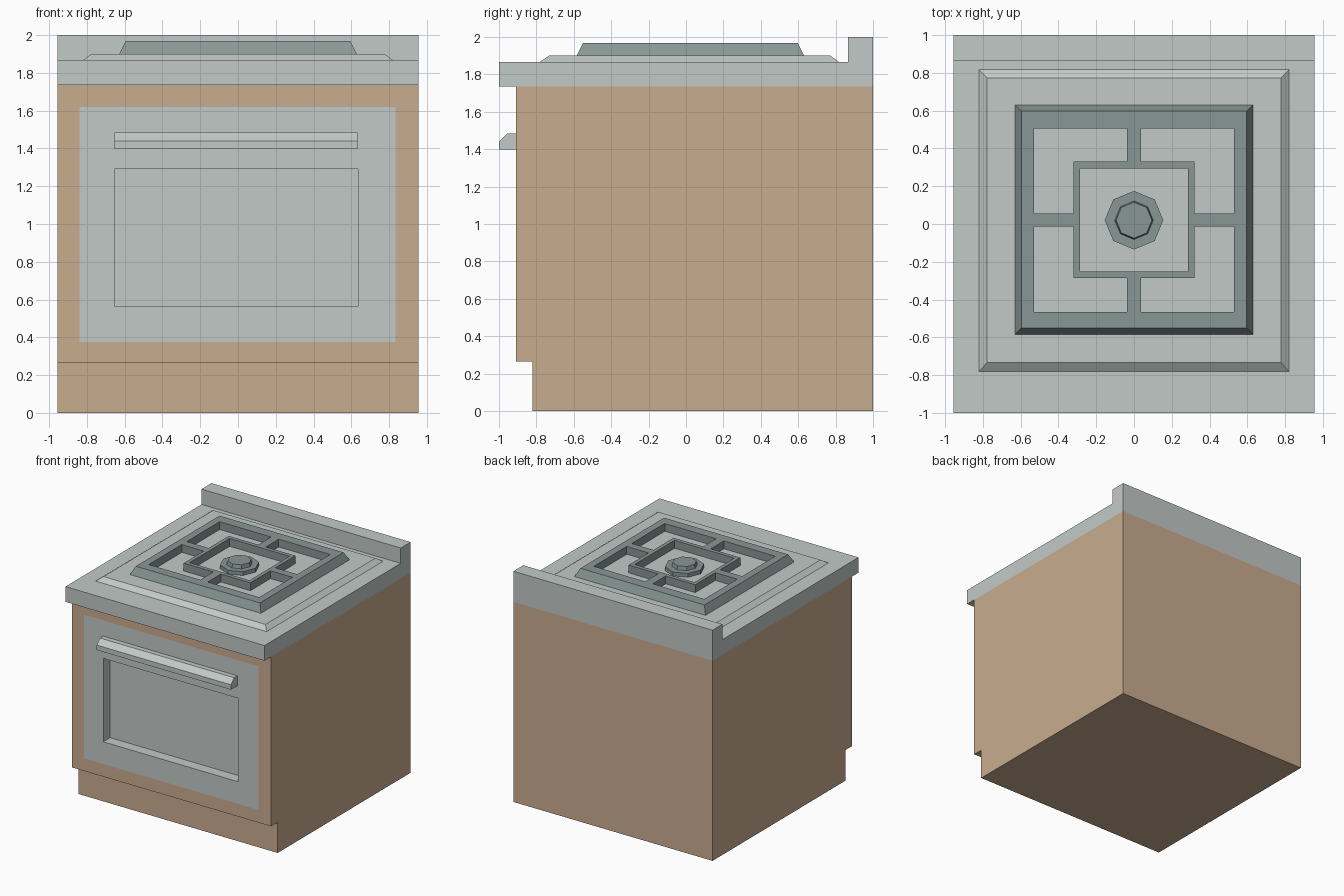
import bpy, bmesh, math

if "Cube" in bpy.data.objects:
    bpy.data.objects.remove(bpy.data.objects["Cube"])


def material(name, rgb):
    m = bpy.data.materials.new(name)
    m.diffuse_color = (*rgb, 1)
    m.use_nodes = True
    m.node_tree.nodes["Principled BSDF"].inputs["Base Color"].default_value = m.diffuse_color
    return m


STEEL = material("pale_steel", (0.54, 0.59, 0.575))
TAN = material("tan_body", (0.584, 0.413, 0.275))
IRON = material("grey_iron", (0.25, 0.31, 0.30))


def make(name, faces, mat, recalc=True, flip=False):
    """Build an object from a list of faces given as coordinate loops."""
    bm = bmesh.new()
    for f in faces:
        bm.faces.new([bm.verts.new(c) for c in f])
    bmesh.ops.remove_doubles(bm, verts=bm.verts[:], dist=1e-5)
    if recalc:
        bmesh.ops.recalc_face_normals(bm, faces=bm.faces[:])
    if flip:
        bmesh.ops.reverse_faces(bm, faces=bm.faces[:])
    me = bpy.data.meshes.new(name)
    bm.to_mesh(me)
    bm.free()
    me.materials.append(mat)
    ob = bpy.data.objects.new(name, me)
    bpy.context.collection.objects.link(ob)
    return ob


def loft(name, a, b, mat, skip=(), caps=True, **kw):
    """Join two matching loops with side faces and end caps."""
    n = len(a)
    faces = [[a[i], a[(i + 1) % n], b[(i + 1) % n], b[i]] for i in range(n) if i not in skip]
    faces += [a, b] if caps else [b]
    return make(name, faces, mat, **kw)


def extrude_x(name, profile, x0, x1, mat, skip=()):
    return loft(name, [(x0, y, z) for y, z in profile], [(x1, y, z) for y, z in profile], mat, skip)


def rect(x0, x1, y0, y1, z):
    return [(x0, y0, z), (x1, y0, z), (x1, y1, z), (x0, y1, z)]


def ngon(r, z, n=8, cy=0.02):
    return [(r * math.cos(math.tau * i / n), cy + r * math.sin(math.tau * i / n), z) for i in range(n)]


# Cabinet with toe kick; its front face (edge 2) is made by the panels below
FRONT = -0.91
extrude_x("cabinet", [(-0.82, 0), (-0.82, 0.265), (FRONT, 0.265), (FRONT, 1.735), (1, 1.735), (1, 0)],
          -0.955, 0.955, TAN, skip=(2,))

# Worktop with raised back ledge
extrude_x("worktop", [(-1, 1.735), (-1, 1.867), (0.865, 1.867), (0.865, 2), (1, 2), (1, 1.735)],
          -0.955, 0.955, STEEL)

# Front: tan border and steel door, flush, with a window opening in the middle
xs = [-0.955, -0.84, -0.655, 0.635, 0.835, 0.955]
zs = [0.265, 0.375, 0.567, 1.29, 1.62, 1.735]
border, door = [], []
for i in range(5):
    for j in range(5):
        if i == 2 and j == 2:
            continue
        quad = [(x, FRONT, z) for x, z in ((xs[i], zs[j]), (xs[i + 1], zs[j]),
                                           (xs[i + 1], zs[j + 1]), (xs[i], zs[j + 1]))]
        (door if 0 < i < 4 and 0 < j < 4 else border).append(quad)
make("front_border", border, TAN, recalc=False)
make("oven_door", door, STEEL, recalc=False)


# Recessed window
def window_loop(y):
    return [(x, y, z) for x, z in ((xs[2], zs[2]), (xs[3], zs[2]), (xs[3], zs[3]), (xs[2], zs[3]))]


loft("window_recess", window_loop(FRONT), window_loop(-0.815), STEEL, caps=False, flip=True)

# Door handle
extrude_x("door_handle", [(FRONT, 1.397), (-1, 1.397), (-1, 1.44), (-0.955, 1.484), (FRONT, 1.484)],
          -0.655, 0.632, STEEL)

# Raised hob plate with sloping rim
loft("hob_plate", rect(-0.82, 0.82, -0.78, 0.817, 1.867), rect(-0.777, 0.777, -0.733, 0.772, 1.9), STEEL)

# Pan grate: frame, four spokes and inner ring picked from a grid of cells
gx = [-0.595, -0.53, -0.32, -0.287, -0.036, 0.036, 0.287, 0.32, 0.53, 0.595]
gy = [-0.55, -0.466, -0.287, -0.252, -0.012, 0.055, 0.295, 0.33, 0.506, 0.597]


def filled(i, j):
    if not (0 <= i <= 8 and 0 <= j <= 8):
        return False
    ring = max(abs(i - 4), abs(j - 4))
    return ring in (2, 4) or (ring == 3 and (i == 4 or j == 4))


def corner(i, j, top):
    if top:
        return (gx[i], gy[j], 1.968)
    # the outer edge flares outwards at the bottom
    flare = {0: -0.034, 9: 0.034}
    return (gx[i] + flare.get(i, 0), gy[j] + flare.get(j, 0), 1.9)


grate = []
for i in range(9):
    for j in range(9):
        if not filled(i, j):
            continue
        c = [(i, j), (i + 1, j), (i + 1, j + 1), (i, j + 1)]
        grate += [[corner(*p, t) for p in c] for t in (True, False)]
        for k, (di, dj) in enumerate(((0, -1), (1, 0), (0, 1), (-1, 0))):
            if not filled(i + di, j + dj):
                p, q = c[k], c[(k + 1) % 4]
                grate.append([corner(*p, False), corner(*q, False), corner(*q, True), corner(*p, True)])
make("pan_grate", grate, IRON)

# Burner: octagonal base and cap
loft("burner_base", ngon(0.155, 1.9), ngon(0.155, 1.933), IRON)
loft("burner_cap", ngon(0.102, 1.933), ngon(0.095, 1.965), IRON)
